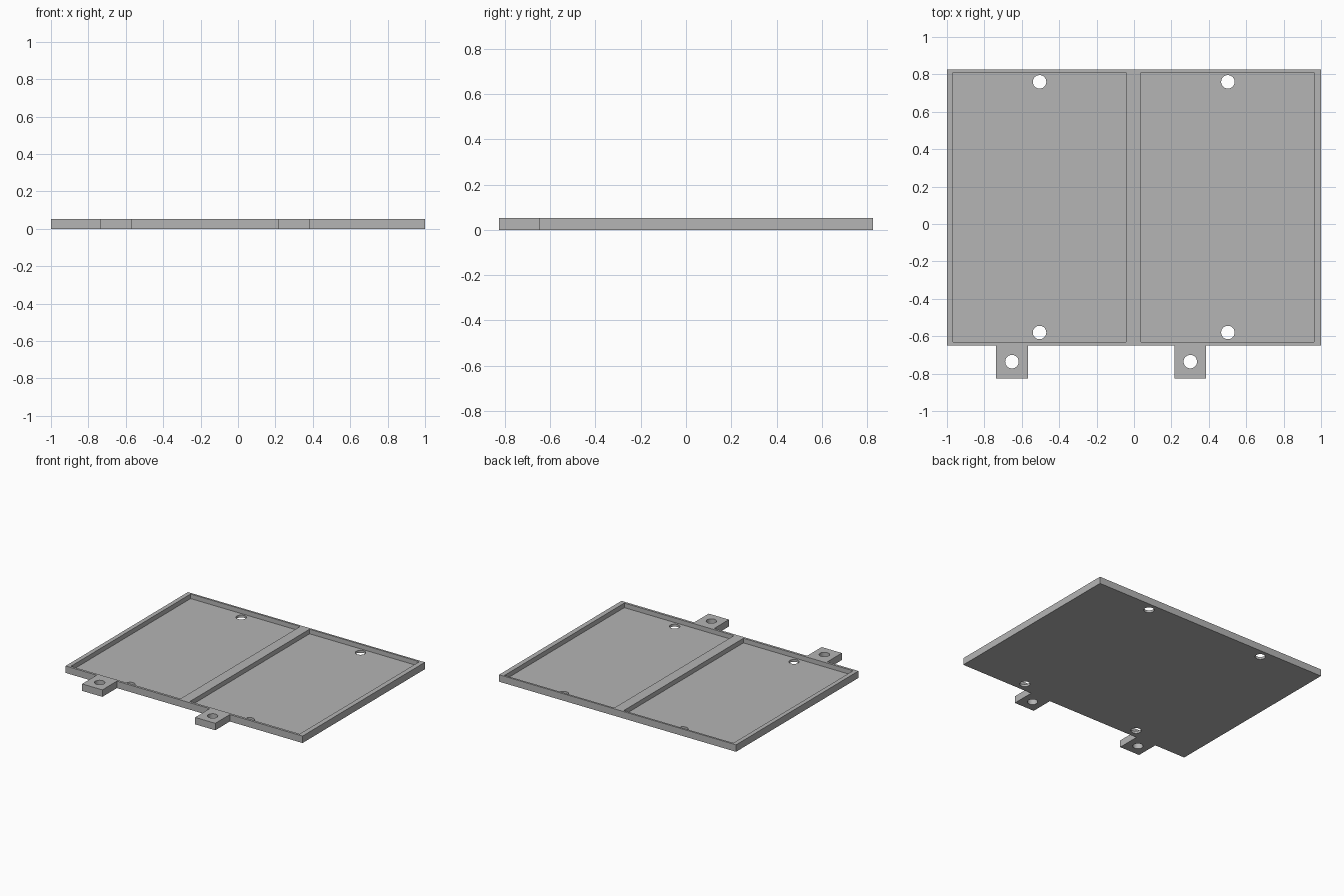
import bpy
import bmesh

if "Cube" in bpy.data.objects:
    bpy.data.objects.remove(bpy.data.objects["Cube"], do_unlink=True)

HEIGHT, FLOOR = 0.053, 0.018
BACK, FRONT, TAB_FRONT = 0.825, -0.65, -0.825
TABS = [(-0.738, -0.567), (0.216, 0.386)]
POCKETS = [(-0.967, -0.042), (0.037, 0.963)]
HOLES = [(x, y) for x in (-0.505, 0.502) for y in (0.76, -0.58)]
HOLES += [(sum(tab) / 2, -0.736) for tab in TABS]

grey = bpy.data.materials.new("Grey plastic")
grey.use_nodes = True
grey.diffuse_color = (0.46, 0.46, 0.46, 1)
grey.node_tree.nodes["Principled BSDF"].inputs["Base Color"].default_value = grey.diffuse_color


def prism(name, outline, bottom, top):
    """Extrude a flat outline from bottom to top."""
    bm = bmesh.new()
    face = bm.faces.new([bm.verts.new((x, y, bottom)) for x, y in outline])
    extruded = bmesh.ops.extrude_face_region(bm, geom=[face])["geom"]
    for v in extruded:
        if isinstance(v, bmesh.types.BMVert):
            v.co.z = top
    bmesh.ops.recalc_face_normals(bm, faces=bm.faces)
    mesh = bpy.data.meshes.new(name)
    bm.to_mesh(mesh)
    bm.free()
    mesh.materials.append(grey)
    obj = bpy.data.objects.new(name, mesh)
    bpy.context.collection.objects.link(obj)
    return obj


def cut(body, cutter):
    """Subtract the cutter from the body, then discard it."""
    mod = body.modifiers.new("cut", 'BOOLEAN')
    mod.operation = 'DIFFERENCE'
    mod.solver = 'EXACT'
    mod.object = cutter
    cutter.hide_render = True
    bpy.context.view_layer.objects.active = body
    bpy.ops.object.modifier_apply(modifier=mod.name)
    bpy.data.objects.remove(cutter, do_unlink=True)


# Tray outline with two mounting tabs on the front edge
outline = [(-1, BACK), (-1, FRONT)]
for left, right in TABS:
    outline += [(left, FRONT), (left, TAB_FRONT), (right, TAB_FRONT), (right, FRONT)]
outline += [(1, FRONT), (1, BACK)]
tray = prism("mounting_tray", outline, 0, HEIGHT)

# Two shallow pockets separated by a middle rib
for x0, x1 in POCKETS:
    y0, y1 = FRONT + 0.018, BACK - 0.015
    cut(tray, prism("pocket_cutter", [(x0, y0), (x1, y0), (x1, y1), (x0, y1)], FLOOR, 0.2))

# Screw holes through the pocket floors and tabs
for x, y in HOLES:
    bpy.ops.mesh.primitive_cylinder_add(vertices=48, radius=0.036, depth=0.4, location=(x, y, 0))
    drill = bpy.context.object
    drill.data.materials.append(grey)
    cut(tray, drill)

# Smooth hole walls with crisp edges
bpy.ops.object.select_all(action='DESELECT')
tray.select_set(True)
bpy.context.view_layer.objects.active = tray
bpy.ops.object.shade_smooth_by_angle()
